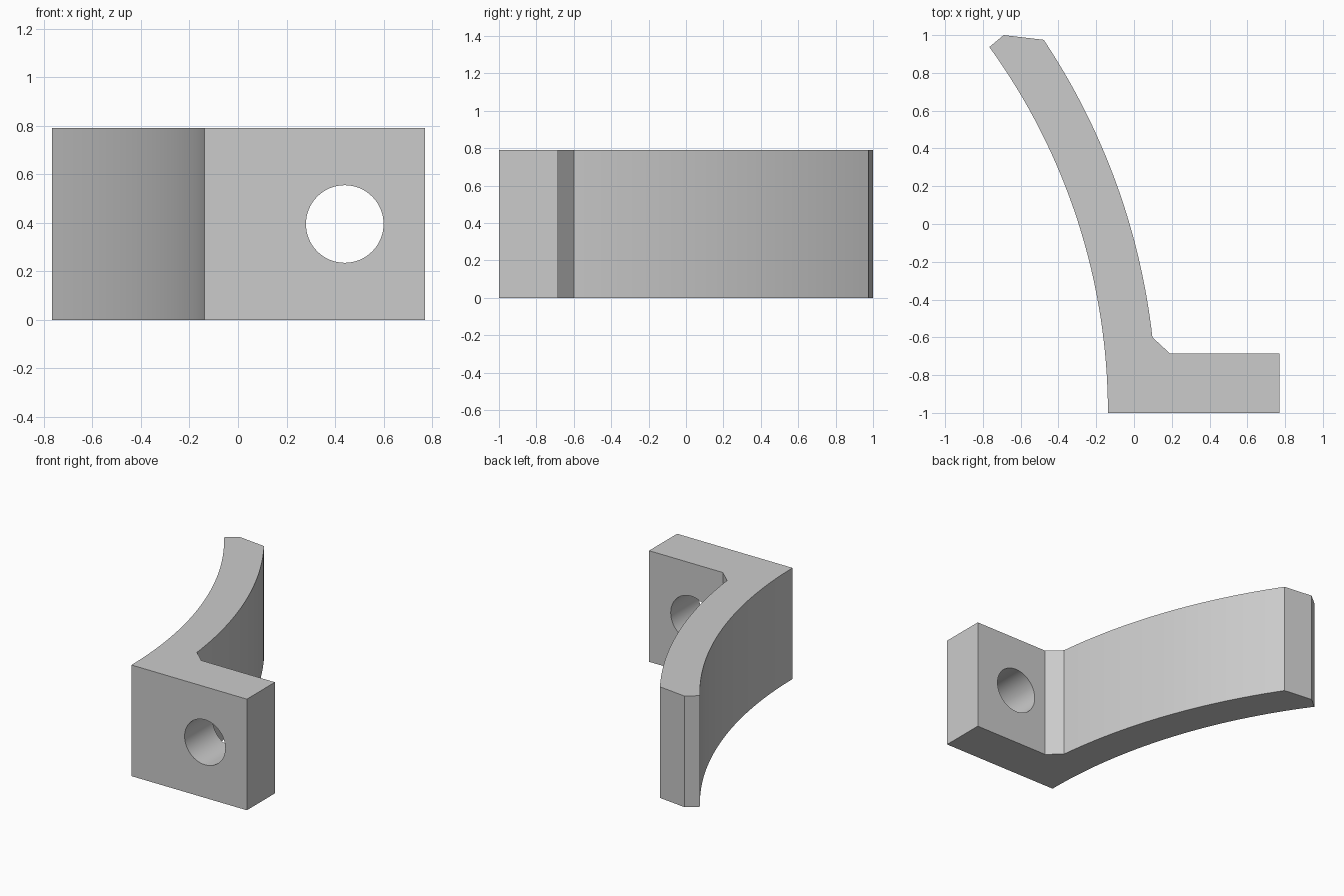
import bpy
import bmesh
from math import asin, cos, sin, radians
from mathutils import Matrix, Vector

if "Cube" in bpy.data.objects:
    bpy.data.objects.remove(bpy.data.objects["Cube"])

HEIGHT = 0.79
ARC_CENTRE = Vector((-3.44, -1.0))
OUTER_R, INNER_R = 3.302, 3.56
STEPS = 32

grey = bpy.data.materials.new("plain grey")
grey.use_nodes = True
colour = (0.6, 0.6, 0.6, 1)
grey.diffuse_color = colour
grey.node_tree.nodes["Principled BSDF"].inputs["Base Color"].default_value = colour


def arc(radius, y_start, y_end):
    """Points on a circle around the arm's centre, from one y to another."""
    a = asin((y_start - ARC_CENTRE.y) / radius)
    b = asin((y_end - ARC_CENTRE.y) / radius)
    angles = [a + (b - a) * i / STEPS for i in range(STEPS + 1)]
    return [ARC_CENTRE + radius * Vector((cos(t), sin(t))) for t in angles]


def mesh_object(name, bm):
    bmesh.ops.recalc_face_normals(bm, faces=bm.faces)
    mesh = bpy.data.meshes.new(name)
    bm.to_mesh(mesh)
    bm.free()
    mesh.materials.append(grey)
    obj = bpy.data.objects.new(name, mesh)
    bpy.context.collection.objects.link(obj)
    return obj


# Bracket outline: mounting foot, inner fillet, curved arm and bevelled tip
outline = [(0.77, -1.0), (0.77, -0.685), (0.19, -0.685)]
outline += arc(INNER_R, -0.6, 0.975)
outline += [(-0.69, 1.0)]
outline += arc(OUTER_R, 0.937, -1.0)

bm = bmesh.new()
base = bm.faces.new([bm.verts.new((x, y, 0)) for x, y in outline])
top = bmesh.ops.extrude_face_region(bm, geom=[base])["geom"]
bmesh.ops.translate(bm, vec=(0, 0, HEIGHT),
                    verts=[g for g in top if isinstance(g, bmesh.types.BMVert)])
bracket = mesh_object("curved_bracket", bm)

# Bolt hole through the foot
bm = bmesh.new()
bmesh.ops.create_cone(bm, cap_ends=True, segments=64, radius1=0.16, radius2=0.16, depth=0.6,
                      matrix=Matrix.Translation((0.44, -0.84, HEIGHT / 2))
                      @ Matrix.Rotation(radians(90), 4, "X"))
cutter = mesh_object("bolt_hole_cutter", bm)
cutter.hide_render = True

hole = bracket.modifiers.new("bolt hole", "BOOLEAN")
hole.operation = "DIFFERENCE"
hole.solver = "EXACT"
hole.object = cutter

bpy.ops.object.select_all(action="DESELECT")
bracket.select_set(True)
bpy.context.view_layer.objects.active = bracket
bpy.ops.object.modifier_apply(modifier=hole.name)
bpy.data.objects.remove(cutter)
bpy.ops.object.shade_smooth_by_angle(angle=radians(30))
